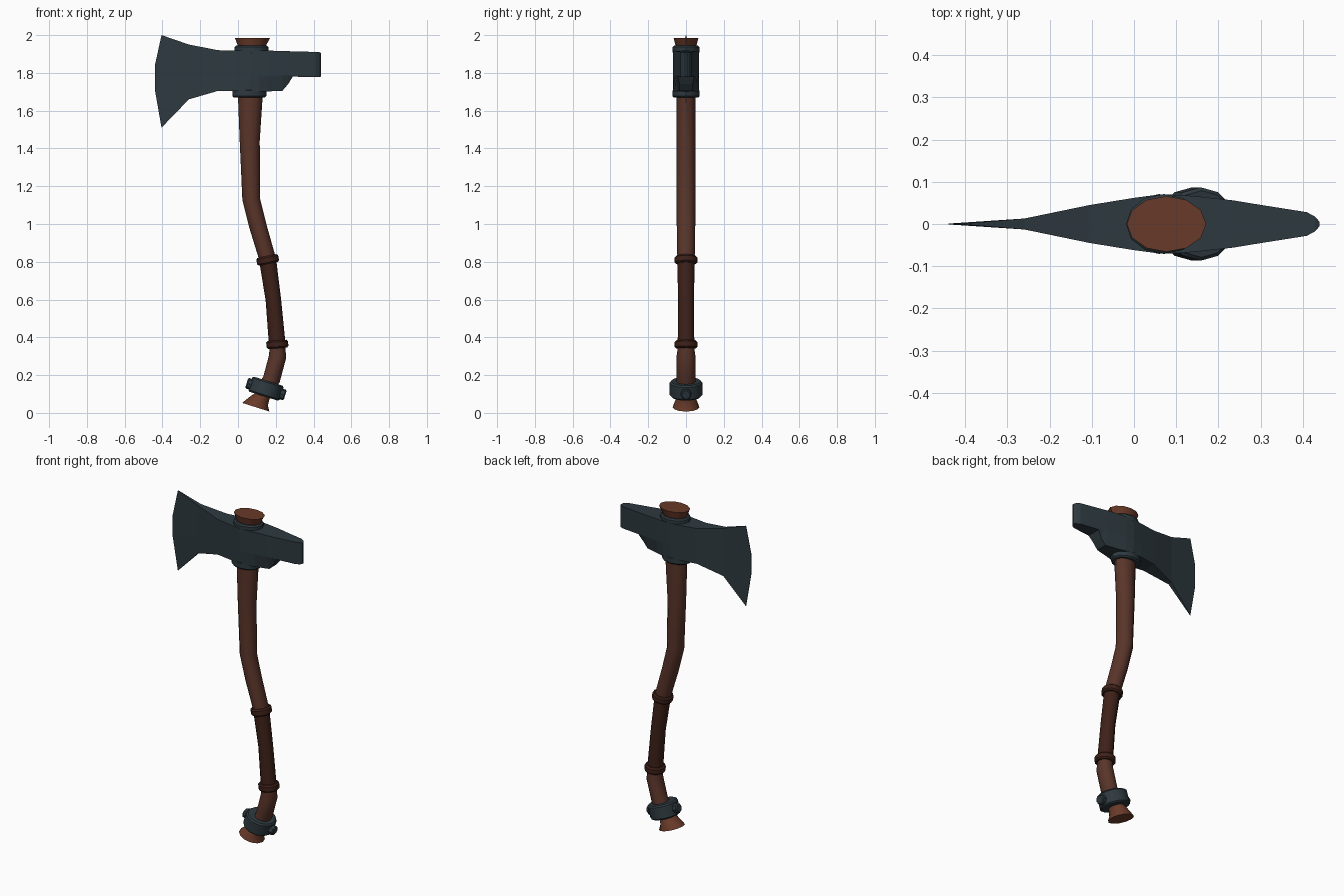
import bpy, bmesh, math
from mathutils import Vector

if "Cube" in bpy.data.objects:
    bpy.data.objects.remove(bpy.data.objects["Cube"])


def material(name, color):
    m = bpy.data.materials.new(name)
    m.diffuse_color = (*color, 1)
    m.use_nodes = True
    m.node_tree.nodes["Principled BSDF"].inputs["Base Color"].default_value = m.diffuse_color
    return m


METAL = material("dark_metal", (0.027, 0.041, 0.050))
WOOD = material("wood", (0.100, 0.035, 0.022))
LEATHER = material("leather", (0.048, 0.015, 0.009))
END_WOOD = material("end_wood", (0.140, 0.042, 0.022))


def loft(name, rings, mat, smooth=True):
    """Bridge closed rings of points and cap both ends."""
    bm = bmesh.new()
    vs = [[bm.verts.new(p) for p in r] for r in rings]
    n = len(vs[0])
    for a, b in zip(vs, vs[1:]):
        for i in range(n):
            j = (i + 1) % n
            bm.faces.new((a[i], a[j], b[j], b[i]))
    bm.faces.new(vs[0])
    bm.faces.new(vs[-1])
    bmesh.ops.recalc_face_normals(bm, faces=bm.faces)
    me = bpy.data.meshes.new(name)
    bm.to_mesh(me)
    bm.free()
    if smooth:
        me.shade_smooth()
        me.set_sharp_from_angle(angle=math.radians(35))
    me.materials.append(mat)
    ob = bpy.data.objects.new(name, me)
    bpy.context.collection.objects.link(ob)
    return ob


def section(x, z, rx, ry, axis, n=12):
    """Oval ring around (x, 0, z), perpendicular to an axis in the xz plane."""
    ax = Vector((axis[0], 0, axis[1])).normalized()
    side = Vector((ax.z, 0, -ax.x))
    c = Vector((x, 0, z))
    return [c + side * rx * math.cos(2 * math.pi * i / n)
            + Vector((0, ry * math.sin(2 * math.pi * i / n), 0)) for i in range(n)]


def shaft(name, path, mat, first=None, last=None):
    """Oval tube along (x, z, rx, ry) stations listed from top to bottom."""
    rings = []
    for i, (x, z, rx, ry) in enumerate(path):
        a, b = path[max(i - 1, 0)], path[min(i + 1, len(path) - 1)]
        axis = (a[0] - b[0], a[1] - b[1])
        if i == 0 and first:
            axis = first
        if i == len(path) - 1 and last:
            axis = last
        rings.append(section(x, z, rx, ry, axis))
    return loft(name, rings, mat)


def band(name, x, z, rx, ry, h, axis, mat, bevel=0.008, n=12):
    """Short bevelled oval drum."""
    d = Vector(axis).normalized()
    steps = ((-h / 2, bevel), (-h / 2 + bevel, 0), (h / 2 - bevel, 0), (h / 2, bevel))
    return loft(name, [section(x + d.x * t, z + d.y * t, rx - k, ry - k, axis, n)
                       for t, k in steps], mat)


# Curved wooden handle
UP, END = (0, 1), (0.3, 0.95)
shaft("handle", [
    (0.073, 1.95, 0.072, 0.054), (0.065, 1.67, 0.065, 0.050),
    (0.062, 1.44, 0.053, 0.050), (0.070, 1.13, 0.047, 0.050),
    (0.105, 0.99, 0.046, 0.049), (0.155, 0.82, 0.044, 0.046),
    (0.187, 0.60, 0.037, 0.038), (0.208, 0.37, 0.040, 0.040),
    (0.210, 0.30, 0.046, 0.050), (0.178, 0.18, 0.046, 0.050),
    (0.125, 0.085, 0.042, 0.048)], WOOD, UP, END)

# Flared wooden ends
shaft("handle_top", [(0.077, 1.986, 0.094, 0.066), (0.073, 1.94, 0.072, 0.054)],
      END_WOOD, UP, UP)
shaft("handle_foot", [(0.128, 0.09, 0.042, 0.048), (0.113, 0.064, 0.052, 0.058),
                      (0.094, 0.030, 0.076, 0.071)], END_WOOD, END, END)

# Leather grip and its two end bands
shaft("grip", [(0.157, 0.81, 0.045, 0.046), (0.187, 0.60, 0.041, 0.042),
               (0.208, 0.36, 0.044, 0.044)], LEATHER)
band("grip_band_upper", 0.157, 0.81, 0.059, 0.060, 0.042, (-0.2, 0.98), LEATHER)
band("grip_band_lower", 0.208, 0.363, 0.058, 0.060, 0.042, (-0.07, 1), LEATHER)

# Metal ring near the foot, with a rivet on each side
band("foot_ring", 0.148, 0.128, 0.087, 0.087, 0.083, END, METAL)
for side, label in ((-1, "left"), (1, "right")):
    d = Vector((END[1], -END[0])).normalized() * side
    band("rivet_" + label, 0.148 + d.x * 0.085, 0.126 + d.y * 0.085,
         0.029, 0.029, 0.044, d, METAL, 0.006, 8)

# Axe head: stations of four levels from top to bottom, mirrored in y
# (x, top, upper, lower, bottom, half width, bottom half width)
stations = [
    (-0.26, 1.950, 1.855, 1.755, 1.660, 0.013, 0.013),
    (-0.105, 1.920, 1.85, 1.78, 1.705, 0.045, 0.045),
    (0.00, 1.918, 1.85, 1.785, 1.705, 0.062, 0.062),
    (0.06, 1.918, 1.85, 1.785, 1.702, 0.070, 0.068),
    (0.11, 1.918, 1.85, 1.785, 1.702, 0.069, 0.064),
    (0.155, 1.918, 1.85, 1.785, 1.702, 0.065, 0.052),
    (0.235, 1.916, 1.85, 1.785, 1.705, 0.056, 0.035),
    (0.265, 1.915, 1.85, 1.785, 1.740, 0.051, 0.034),
    (0.29, 1.914, 1.85, 1.785, 1.780, 0.047, 0.044),
    (0.41, 1.911, 1.85, 1.785, 1.778, 0.028, 0.028),
    (0.43, 1.910, 1.85, 1.785, 1.778, 0.017, 0.017),
    (0.44, 1.905, 1.85, 1.786, 1.780, 0.005, 0.005)]
edge = [(-0.405, 2.0), (-0.44, 1.84), (-0.44, 1.71), (-0.405, 1.51)]


def head_ring(points):
    return [(x, -w, z) for x, z, w in points] + [(x, w, z) for x, z, w in reversed(points)]


rings = [head_ring([(x, z, 0.001) for x, z in edge])]
for x, a, b, c, d, w, wb in stations:
    rings.append(head_ring([(x, a, w), (x, b, w), (x, c, w), (x, d, wb)]))
loft("axe_head", rings, METAL, smooth=False)

# Collars above and below the eye of the head
band("collar_top", 0.071, 1.922, 0.090, 0.071, 0.045, UP, METAL)
band("collar_bottom", 0.060, 1.692, 0.090, 0.071, 0.046, UP, METAL)
